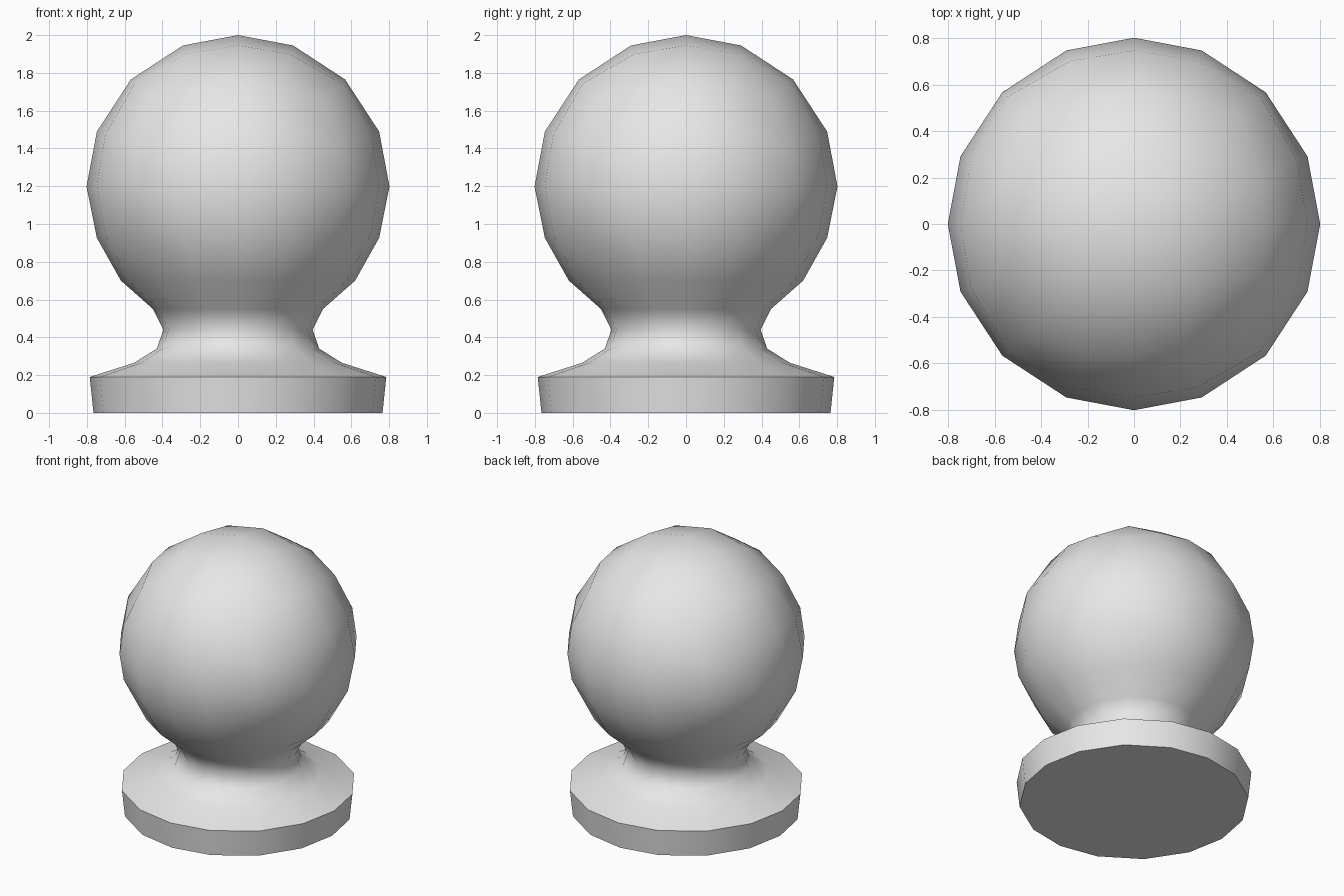
import bpy, bmesh, math
from mathutils import Vector

cube = bpy.data.objects.get("Cube")
if cube:
    bpy.data.objects.remove(cube, do_unlink=True)

RADIUS, CENTRE = 0.802, 1.198
# Neck and base rings below the ball: (radius, height)
PROFILE = [(0.62, 0.70), (0.45, 0.55), (0.395, 0.44), (0.43, 0.34),
           (0.55, 0.265), (0.785, 0.19), (0.765, 0.0)]


def place_ring(verts, radius, height):
    for v in verts:
        flat = Vector((v.co.x, v.co.y, 0)).normalized() * radius
        v.co = (flat.x, flat.y, height)


bm = bmesh.new()

# Ball: a gridded cube rounded into a sphere, open at the bottom
bmesh.ops.create_cube(bm, size=2)
bmesh.ops.subdivide_edges(bm, edges=bm.edges[:], cuts=3, use_grid_fill=True)
bottom = [f for f in bm.faces if f.calc_center_median().z < -0.99]
bmesh.ops.delete(bm, geom=bottom, context='FACES')
lower_row = [v for v in bm.verts if abs(v.co.z + 0.5) < 0.01]
for v in bm.verts:
    even = Vector([math.copysign(0.39, c) if abs(abs(c) - 0.5) < 0.01 else c
                   for c in v.co])
    v.co = even.normalized() * RADIUS + Vector((0, 0, CENTRE))
for v in lower_row:
    v.co.z += 0.02

# Neck and base: extrude the open rim down the profile
rim = [e for e in bm.edges if e.is_boundary]
place_ring({v for e in rim for v in e.verts}, *PROFILE[0])
for radius, height in PROFILE[1:]:
    made = bmesh.ops.extrude_edge_only(bm, edges=rim)["geom"]
    rim = [g for g in made if isinstance(g, bmesh.types.BMEdge)]
    place_ring([g for g in made if isinstance(g, bmesh.types.BMVert)],
               radius, height)

# Underside
bmesh.ops.contextual_create(bm, geom=rim)
bmesh.ops.recalc_face_normals(bm, faces=bm.faces[:])

mesh = bpy.data.meshes.new("ball_finial")
bm.to_mesh(mesh)
bm.free()
finial = bpy.data.objects.new("ball_finial", mesh)
bpy.context.collection.objects.link(finial)

# Plain grey finish
grey = bpy.data.materials.new("light_grey")
grey.use_nodes = True
colour = (0.8, 0.8, 0.8, 1)
grey.diffuse_color = colour
grey.node_tree.nodes["Principled BSDF"].inputs["Base Color"].default_value = colour
mesh.materials.append(grey)

bpy.ops.object.select_all(action='DESELECT')
finial.select_set(True)
bpy.context.view_layer.objects.active = finial
bpy.ops.object.shade_smooth_by_angle(angle=math.radians(60))
